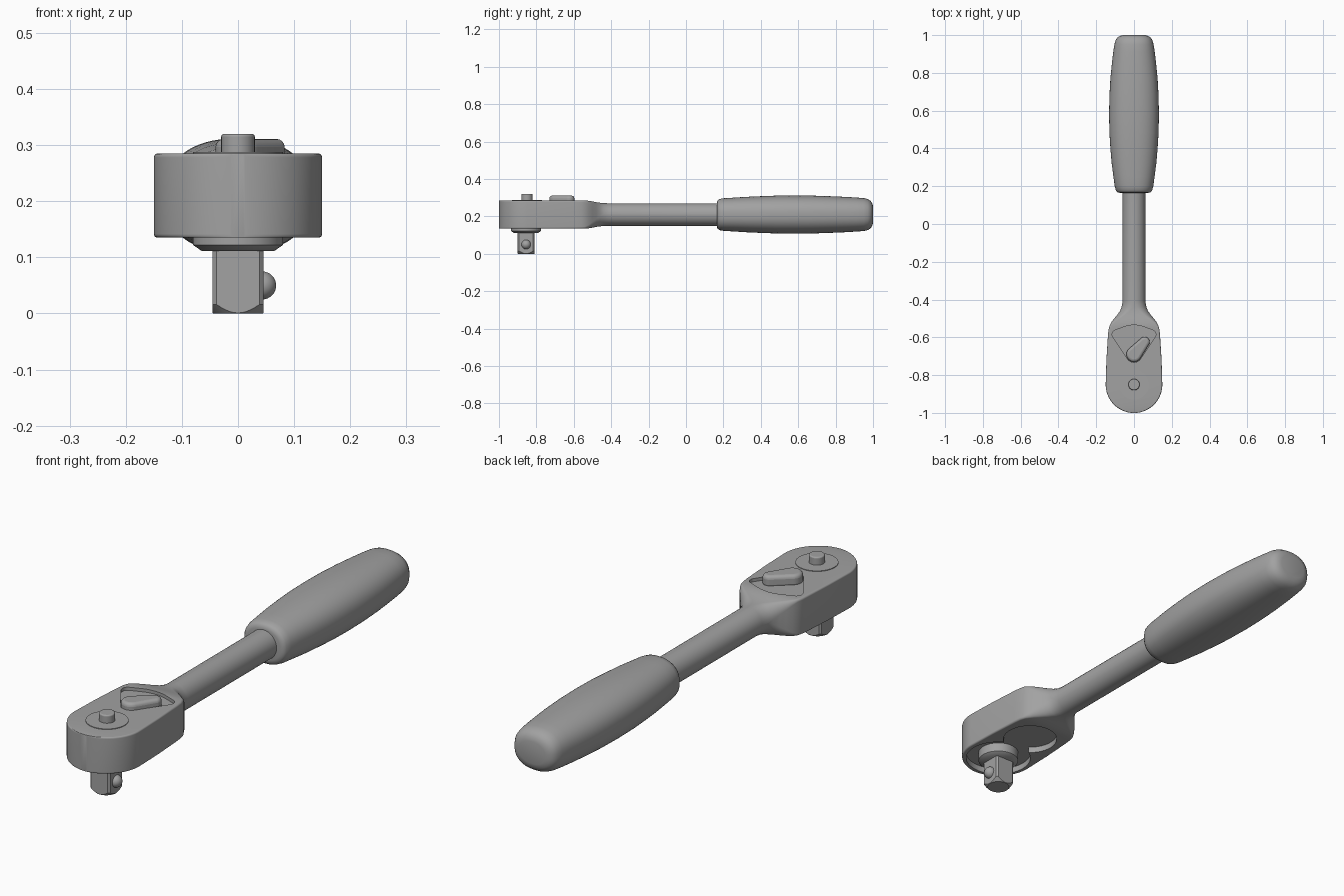
import bpy, bmesh, math
from mathutils import Vector
from mathutils.geometry import convex_hull_2d

if "Cube" in bpy.data.objects:
    bpy.data.objects.remove(bpy.data.objects["Cube"])

MID = 0.21      # height of the handle axis
DRIVE_Y = -0.855

# Dark steel grey shared by all parts
steel = bpy.data.materials.new("dark_steel")
steel.diffuse_color = (0.36, 0.36, 0.36, 1)
steel.use_nodes = True
steel.node_tree.nodes["Principled BSDF"].inputs["Base Color"].default_value = steel.diffuse_color


def finish(name, bm, bevel=0.0, angle=35):
    bmesh.ops.recalc_face_normals(bm, faces=bm.faces)
    me = bpy.data.meshes.new(name)
    bm.to_mesh(me)
    bm.free()
    me.materials.append(steel)
    ob = bpy.data.objects.new(name, me)
    bpy.context.collection.objects.link(ob)
    if bevel:
        mod = ob.modifiers.new("bevel", 'BEVEL')
        mod.width, mod.segments = bevel, 4
        mod.limit_method, mod.angle_limit = 'ANGLE', math.radians(40)
    smooth(ob, angle)
    return ob


def smooth(ob, angle=35):
    bpy.ops.object.select_all(action='DESELECT')
    ob.select_set(True)
    bpy.context.view_layer.objects.active = ob
    bpy.ops.object.shade_smooth_by_angle(angle=math.radians(angle))


def loft(name, rings, bevel=0.0, angle=35):
    bm = bmesh.new()
    rows = [[bm.verts.new(p) for p in ring] for ring in rings]
    n = len(rows[0])
    for a, b in zip(rows, rows[1:]):
        for i in range(n):
            j = (i + 1) % n
            bm.faces.new((a[i], a[j], b[j], b[i]))
    bm.faces.new(rows[0])
    bm.faces.new(rows[-1])
    return finish(name, bm, bevel, angle)


def circle(x, y, r, n=48):
    return [Vector((x + r * math.cos(2 * math.pi * i / n),
                    y + r * math.sin(2 * math.pi * i / n))) for i in range(n)]


def prism(name, points, z0, z1, bevel=0.0):
    # Vertical extrusion of the convex outline around the points
    outline = [points[i] for i in convex_hull_2d(points)]
    return loft(name, [[(p.x, p.y, z) for p in outline] for z in (z0, z1)], bevel)


def turned(name, y, profile):
    # Stack of circles around a vertical axis
    return loft(name, [[(p.x, p.y, z) for p in circle(0, y, r, 64)] for z, r in profile])


def boolean(ob, other, operation):
    bpy.context.view_layer.objects.active = ob
    mod = ob.modifiers.new("cut", 'BOOLEAN')
    mod.object, mod.operation, mod.solver = other, operation, 'EXACT'
    bpy.ops.object.modifier_apply(modifier=mod.name)
    bpy.data.objects.remove(other)
    smooth(ob)


def rounded_rect(y, w, h, r):
    r = min(r, w * 0.999, h * 0.999)
    ring = []
    for q, (sx, sz) in enumerate(((1, 1), (-1, 1), (-1, -1), (1, -1))):
        for k in range(9):
            a = math.pi / 2 * (q + k / 8)
            ring.append((sx * (w - r) + r * math.cos(a), y,
                         MID + sz * (h - r) + r * math.sin(a)))
    return ring


def superellipse(y, w, h, p=2.3, n=64):
    ring = []
    for i in range(n):
        a = 2 * math.pi * i / n
        c, s = math.cos(a), math.sin(a)
        ring.append((math.copysign(abs(c) ** (2 / p), c) * w, y,
                     MID + math.copysign(abs(s) ** (2 / p), s) * h))
    return ring


# Head, shoulder and shaft in one loft
sections = []
for i in range(25):
    a = math.radians(85 * (1 - i / 24))
    sections.append((-0.85 - 0.1505 * math.sin(a), 0.15 * math.cos(a), 0.075, 0.007))
sections += [(-0.72, 0.146, 0.075, 0.007), (-0.59, 0.138, 0.075, 0.008),
             (-0.56, 0.135, 0.075, 0.009), (-0.54, 0.130, 0.075, 0.010),
             (-0.52, 0.120, 0.0735, 0.018), (-0.50, 0.105, 0.070, 0.030),
             (-0.48, 0.088, 0.066, 0.042), (-0.46, 0.074, 0.063, 0.053),
             (-0.44, 0.066, 0.061, 0.060), (-0.41, 0.060, 0.060, 0.060),
             (0.20, 0.060, 0.060, 0.060)]
body = loft("head_and_shaft", [rounded_rect(*s) for s in sections])

# Fan-shaped recess for the lever
fan = circle(0, -0.69, 0.042) + circle(0.092, -0.585, 0.024) + circle(-0.092, -0.585, 0.024)
fan += [Vector((0.155 * math.cos(math.radians(a)), -0.69 + 0.155 * math.sin(math.radians(a))))
        for a in range(55, 126, 5)]
boolean(body, prism("lever_recess", fan, 0.272, 0.35), 'DIFFERENCE')

# Two overlapping round pockets underneath
for y, r in ((DRIVE_Y, 0.13), (-0.655, 0.108)):
    boolean(body, prism("bottom_pocket", circle(0, y, r, 64), 0.05, 0.16), 'DIFFERENCE')

# Grip
grip = [(0.165, 0.075, 0.062), (0.168, 0.088, 0.075), (0.178, 0.096, 0.083),
        (0.20, 0.102, 0.087), (0.25, 0.109, 0.090), (0.32, 0.118, 0.0945),
        (0.40, 0.125, 0.098), (0.48, 0.130, 0.101), (0.58, 0.132, 0.102),
        (0.68, 0.130, 0.101), (0.77, 0.125, 0.098), (0.85, 0.117, 0.0945),
        (0.91, 0.110, 0.091), (0.95, 0.104, 0.088), (0.972, 0.098, 0.083),
        (0.986, 0.089, 0.074), (0.995, 0.076, 0.062), (1.0, 0.058, 0.045)]
loft("grip", [superellipse(*g) for g in grip], angle=60)

# Teardrop reversing lever
prism("reversing_lever", circle(0, -0.69, 0.04) + circle(0.056, -0.624, 0.027),
      0.262, 0.311, 0.014)

# Release button and its plate
prism("button_plate", circle(0, -0.85, 0.08, 64), 0.27, 0.2875)
prism("release_button", circle(0, -0.85, 0.03), 0.27, 0.32, 0.005)

# Drive flange with tapered underside
turned("drive_flange", DRIVE_Y, ((0.111, 0.064), (0.122, 0.08), (0.17, 0.08)))

# Square drive with turned, chamfered corners
s = 0.045
drive = prism("square_drive", [Vector((x, DRIVE_Y + y)) for x in (-s, s) for y in (-s, s)], 0, 0.15)
blank = turned("turned_blank", DRIVE_Y, ((-0.001, 0.043), (0.016, 0.059), (0.2, 0.059)))
boolean(drive, blank, 'INTERSECT')

# Detent ball on the drive
bm = bmesh.new()
bmesh.ops.create_uvsphere(bm, u_segments=32, v_segments=16, radius=0.025)
bmesh.ops.translate(bm, verts=bm.verts, vec=(0.043, DRIVE_Y, 0.05))
finish("detent_ball", bm)
